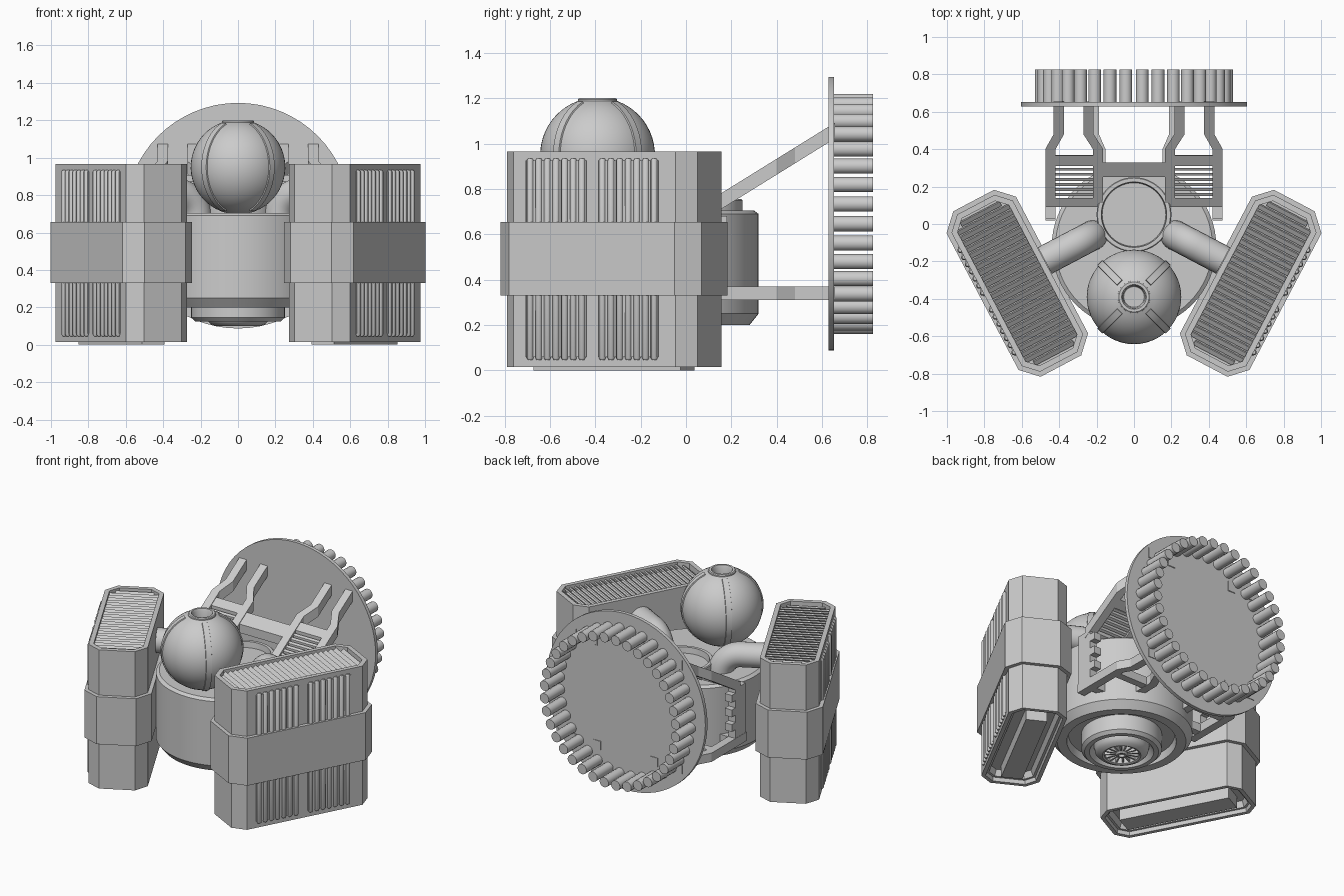
import bpy, bmesh
from math import sin, cos, pi, radians, sqrt
from mathutils import Matrix, Vector

if "Cube" in bpy.data.objects:
    bpy.data.objects.remove(bpy.data.objects["Cube"])

POD = Matrix.Translation((0.624, -0.317, 0)) @ Matrix.Rotation(radians(-27.8), 4, 'Z')
BODY_Y, BALL, DISH_Z = -0.12, Vector((0, -0.39, 0.95)), 0.69


def loft(bm, rings, mat=Matrix()):
    """Skin a stack of equal-length point rings and cap both ends."""
    loops = [[bm.verts.new(mat @ Vector(p)) for p in r] for r in rings]
    n = len(loops[0])
    for a, b in zip(loops, loops[1:]):
        for i in range(n):
            bm.faces.new((a[i], a[(i + 1) % n], b[(i + 1) % n], b[i]))
    bm.faces.new(loops[0][::-1])
    bm.faces.new(loops[-1])


def lathe(bm, profile, mat=Matrix(), n=48):
    loft(bm, [[(r * cos(2 * pi * i / n), r * sin(2 * pi * i / n), z) for i in range(n)]
              for r, z in profile], mat)


def prism(bm, pts, z0, z1, slope=0, mat=Matrix()):
    """Extrude a plan outline; slope tilts it upward along y."""
    loft(bm, [[(x, y, z + slope * y) for x, y in pts] for z in (z0, z1)], mat)


def rect(x0, x1, y0, y1):
    return [(x0, y0), (x1, y0), (x1, y1), (x0, y1)]


def finish(name, bm, smooth=False, mirror=False):
    bmesh.ops.recalc_face_normals(bm, faces=bm.faces)
    me = bpy.data.meshes.new(name)
    bm.to_mesh(me)
    bm.free()
    ob = bpy.data.objects.new(name, me)
    bpy.context.collection.objects.link(ob)
    if smooth:
        bpy.ops.object.select_all(action='DESELECT')
        ob.select_set(True)
        bpy.context.view_layer.objects.active = ob
        bpy.ops.object.shade_smooth_by_angle(angle=radians(35))
    if mirror:
        ob.modifiers.new("Mirror", 'MIRROR').use_mirror_merge = False
    return ob


def octagon(inset):
    w, l, c = 0.21 - inset, 0.50 - inset, 0.087 - 0.586 * inset
    return [(w, -l + c), (w, l - c), (w - c, l), (c - w, l),
            (-w, l - c), (-w, c - l), (c - w, -l), (w - c, -l)]


def pod_stack(bm, steps):
    loft(bm, [[(x, y, z) for x, y in octagon(i)] for i, z in steps], POD)


# Side pods: hollowed shell, waist band, bottom bar
bm = bmesh.new()
pod_stack(bm, [(0.085, 0.08), (0.07, 0.04), (0.055, 0.04), (0.05, 0.015), (0.025, 0.015),
               (0.025, 0.965), (0.055, 0.965), (0.055, 0.92)])
finish("pod_shell", bm, mirror=True)
bm = bmesh.new()
pod_stack(bm, [(0.025, 0.33), (0, 0.33), (0, 0.655), (0.025, 0.655)])
finish("pod_band", bm, mirror=True)
bm = bmesh.new()
prism(bm, rect(-0.067, 0.067, -0.366, 0.366), 0, 0.085, mat=POD)
finish("pod_bottom_bar", bm, mirror=True)

# Pod top louvres
bm = bmesh.new()
for i in range(25):
    u = -0.42 + i * 0.035
    w = 0.155 - max(0, abs(u) - 0.385)
    m = POD @ Matrix.Translation((0, u, 0.94)) @ Matrix.Rotation(radians(35), 4, 'X')
    prism(bm, rect(-w, w, -0.014, 0.014), -0.005, 0.005, mat=m)
finish("pod_louvres", bm, mirror=True)

# Pod outer vents: two panels of rounded vertical fins
bm = bmesh.new()
for u0 in (-0.34, 0.02):
    prism(bm, rect(0.17, 0.191, u0, u0 + 0.3), 0.06, 0.925, mat=POD)
    for i in range(7):
        m = POD @ Matrix.Translation((0.187, u0 + 0.021 + i * 0.043, 0))
        lathe(bm, [(0.01, 0.045), (0.016, 0.055), (0.016, 0.925), (0.01, 0.935)], m, 10)
finish("pod_fins", bm, True, True)

# Central body with open underside and nozzle housing
at_body = Matrix.Translation((0, BODY_Y, 0))
bm = bmesh.new()
lathe(bm, [(0.42, 0.705), (0.44, 0.69), (0.44, 0.25), (0.40, 0.2), (0.34, 0.2), (0.33, 0.25),
           (0.25, 0.25), (0.25, 0.145), (0.23, 0.125), (0.2, 0.125), (0.17, 0.17)], at_body, 64)
finish("body", bm, True)
bm = bmesh.new()
lathe(bm, [(0.175, 0.18), (0.165, 0.13), (0.145, 0.11), (0.12, 0.1), (0.108, 0.105),
           (0.104, 0.145)], at_body)
finish("nozzle_ring", bm, True)
bm = bmesh.new()
lathe(bm, [(0.04, 0.15), (0.04, 0.11), (0.03, 0.1), (0.02, 0.1), (0.015, 0.115)], at_body, 24)
for i in range(16):
    prism(bm, rect(0.035, 0.108, -0.005, 0.005), 0.11, 0.15,
          mat=at_body @ Matrix.Rotation(2 * pi * i / 16, 4, 'Z'))
finish("nozzle_fan", bm, True)

# Raised ring on the body top
bm = bmesh.new()
lathe(bm, [(0.2, 0.69), (0.2, 0.75), (0.195, 0.755), (0.175, 0.755), (0.17, 0.715)],
      Matrix.Translation((0, 0.05, 0)))
finish("top_ring", bm, True)

# Ball tank with collar and ribs
bm = bmesh.new()
R = 0.253
arc = [(R * cos(a), R * sin(a)) for a in (radians(-88 + 158 * i / 24) for i in range(25))]
lathe(bm, arc + [(0.086, 0.245), (0.08, 0.25), (0.066, 0.25), (0.06, 0.235), (0.055, 0.19)],
      Matrix.Translation(BALL))
finish("ball_tank", bm, True)
bm = bmesh.new()
for k in range(4):
    m = Matrix.Translation(BALL) @ Matrix.Rotation(pi / 4 + k * pi / 2, 4, 'Z')
    rings = []
    for i in range(19):
        a = radians(-65 + 130 * i / 18)
        rings.append([(r * cos(a), y, r * sin(a)) for r, y in
                      ((0.24, -0.022), (0.259, -0.018), (0.259, 0.018), (0.24, 0.022))])
    loft(bm, rings, m)
finish("ball_ribs", bm, True)

# Elbow pipes from body to pods
bm = bmesh.new()
out = Vector((0.885, -0.466, 0))
side = Vector((0.466, 0.885, 0))
start, bend = Vector((0.22, -0.06, 0)), 0.13
path = [(0, 0.66, 0)] + [(bend * (1 - cos(a)), 0.68 + bend * sin(a), a)
                         for a in (pi / 2 * i / 10 for i in range(11))] + [(0.29, 0.81, pi / 2)]
rings = []
for d, z, a in path:
    across = -out * cos(a) + Vector((0, 0, sin(a)))
    c = start + out * d + Vector((0, 0, z))
    rings.append([c + 0.08 * (across * cos(t) + side * sin(t))
                  for t in (2 * pi * j / 24 for j in range(24))])
loft(bm, rings)
finish("elbow_pipe", bm, True, True)

# Rear dish: plate and a ring of short rods
to_back = Matrix.Translation((0, 0, DISH_Z)) @ Matrix.Rotation(-pi / 2, 4, 'X')
bm = bmesh.new()
lathe(bm, [(0.603, 0.628), (0.603, 0.652)], to_back, 64)
finish("dish_plate", bm, True)
bm = bmesh.new()
for i in range(36):
    a = 2 * pi * (i + 0.5) / 36
    lathe(bm, [(0.034, 0.645), (0.034, 0.825)],
          to_back @ Matrix.Translation((0.498 * cos(a), 0.498 * sin(a), 0)), 14)
finish("dish_rods", bm, True)


def strut(bm, xa, xb, y0, z, slope, h):
    line = [(xa, y0), (xa, 0.40), (xb, 0.48), (xb, 0.656)]
    pts = [(x + 0.0275, y) for x, y in line] + [(x - 0.0275, y) for x, y in line[::-1]]
    prism(bm, pts, z, z + h, slope)


# Upper sloped bracket with slatted panel
K, Z = 0.62, 0.615
bm = bmesh.new()
strut(bm, 0.447, 0.402, 0.09, Z, K, 0.07)
strut(bm, 0.192, 0.243, 0.09, Z, K, 0.07)
for y0, y1 in ((0.09, 0.14), (0.31, 0.365)):
    prism(bm, rect(0.19, 0.445, y0, y1), Z + 0.005, Z + 0.065, K)
for i in range(6):
    y = 0.15 + i * 0.027
    prism(bm, rect(0.21, 0.43, y, y + 0.015), Z + 0.015, Z + 0.055, K)
finish("upper_bracket", bm, mirror=True)
bm = bmesh.new()
prism(bm, rect(-0.175, 0.175, 0.25, 0.33), Z + 0.005, Z + 0.065, K)
finish("bracket_crossbar", bm)

# Lower level bracket and toothed upright
bm = bmesh.new()
strut(bm, 0.447, 0.402, 0.02, 0.31, 0, 0.06)
strut(bm, 0.18, 0.215, 0.15, 0.31, 0, 0.06)
prism(bm, rect(0.18, 0.445, 0.09, 0.14), 0.312, 0.368)
prism(bm, rect(0.18, 0.445, 0.32, 0.37), 0.312, 0.368)
finish("lower_bracket", bm, mirror=True)
bm = bmesh.new()
prism(bm, rect(0.42, 0.473, 0.03, 0.14), 0.33, 0.71)
for z in (0.43, 0.53, 0.63):
    prism(bm, rect(0.42, 0.473, 0.13, 0.18), z, z + 0.05)
finish("bracket_upright", bm, mirror=True)
